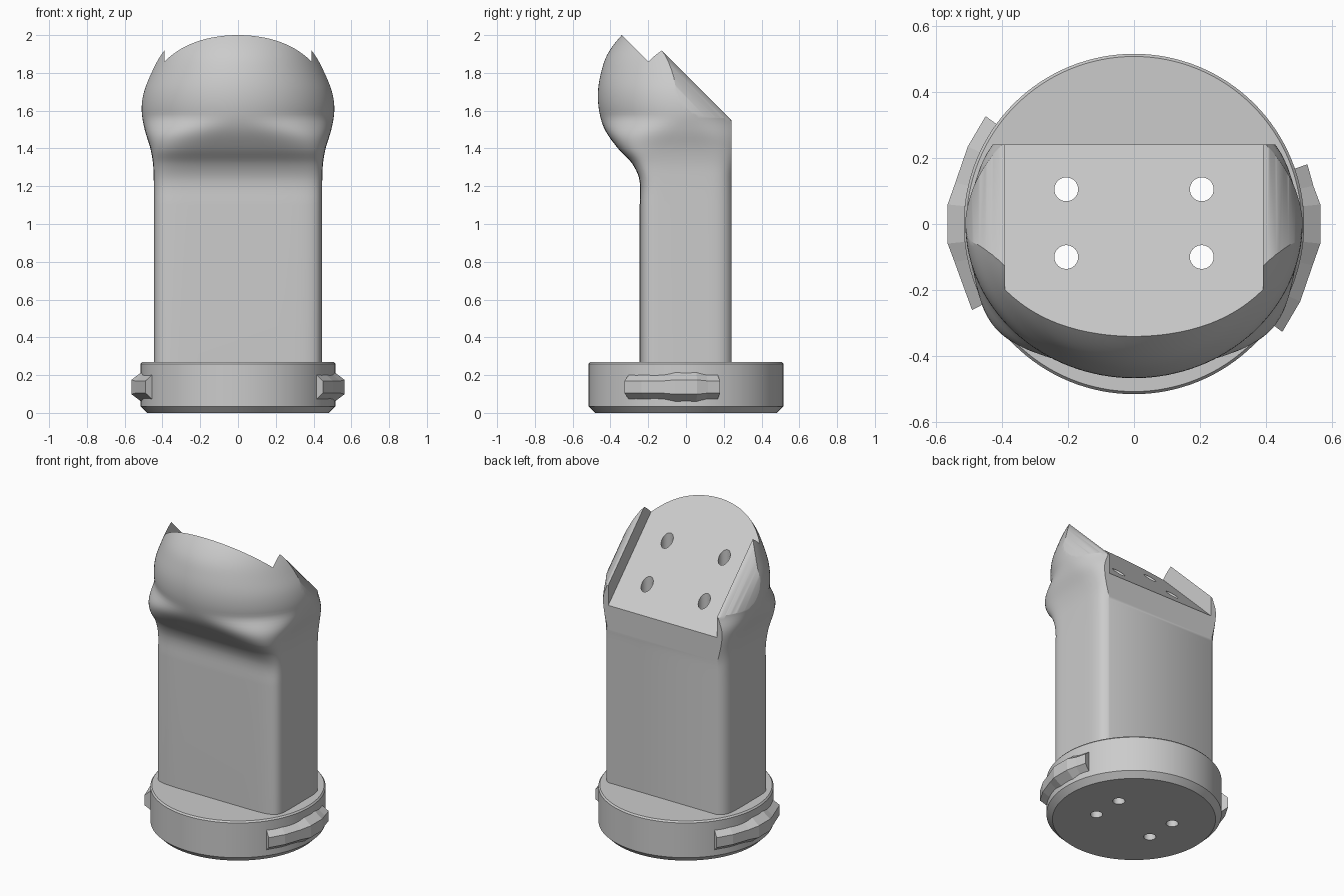
import bpy, bmesh, math
from mathutils import Vector

old = bpy.data.objects.get("Cube")
if old:
    bpy.data.objects.remove(old, do_unlink=True)

grey = bpy.data.materials.new("plain grey")
grey.use_nodes = True
GREY = (0.6, 0.6, 0.6, 1)
grey.diffuse_color = GREY
grey.node_tree.nodes["Principled BSDF"].inputs["Base Color"].default_value = GREY


def loft(name, rings, helper=False):
    """Closed solid through a list of matching rings, capped at both ends."""
    bm = bmesh.new()
    rows = [[bm.verts.new(p) for p in ring] for ring in rings]
    n = len(rows[0])
    for low, high in zip(rows, rows[1:]):
        for i in range(n):
            j = (i + 1) % n
            bm.faces.new((low[i], low[j], high[j], high[i]))
    bm.faces.new(rows[0][::-1])
    bm.faces.new(rows[-1])
    bmesh.ops.recalc_face_normals(bm, faces=bm.faces)
    mesh = bpy.data.meshes.new(name)
    bm.to_mesh(mesh)
    bm.free()
    mesh.materials.append(grey)
    obj = bpy.data.objects.new(name, mesh)
    bpy.context.collection.objects.link(obj)
    obj.hide_render = helper
    return obj


def activate(obj):
    bpy.ops.object.select_all(action='DESELECT')
    obj.select_set(True)
    bpy.context.view_layer.objects.active = obj


def boolean(obj, cutter, operation='DIFFERENCE'):
    activate(obj)
    mod = obj.modifiers.new("cut", 'BOOLEAN')
    mod.object = cutter
    mod.operation = operation
    mod.solver = 'EXACT'
    bpy.ops.object.modifier_apply(modifier=mod.name)


def smooth(obj, degrees=30):
    activate(obj)
    bpy.ops.object.shade_smooth_by_angle(angle=math.radians(degrees))


def circle(r, z, n, x=0, y=0):
    return [(x + r * math.cos(math.tau * i / n), y + r * math.sin(math.tau * i / n), z)
            for i in range(n)]


def power(v, e):
    return math.copysign(abs(v) ** e, v)


# Round base with a chamfered underside and a fine top bevel
base = loft("round_base", [circle(r, z, 128) for r, z in
            ((0.48, 0), (0.515, 0.035), (0.515, 0.26), (0.507, 0.27))])

# Body: rounded slab growing into a bulging head; height, half width, front depth
BACK = 0.24
KEYS = [(0.25, .445, .245), (1.1, .445, .245), (1.23, .446, .246), (1.32, .45, .285),
        (1.4, .464, .36), (1.5, .494, .43), (1.6, .51, .46), (1.7, .5, .466),
        (1.8, .464, .45), (1.9, .42, .415), (2.0, .365, .34), (2.1, .28, .23)]


def section(z, a, front):
    t = min(1, max(0, (z - 1.23) / 0.35))
    t = t * t * (3 - 2 * t)
    pf, pb, back = 8 - 6 * t, 6 - 4 * t, 0.265 + 0.115 * t
    stop = math.asin((BACK / back) ** (pb / 2))
    ring = []
    for i in range(17):
        ang = stop * i / 16
        ring.append((a * math.cos(ang) ** (2 / pb), back * math.sin(ang) ** (2 / pb), z))
    ring += [(-x, y, h) for x, y, h in reversed(ring)]
    for i in range(1, 64):
        ang = math.pi * (1 + i / 64)
        ring.append((a * power(math.cos(ang), 2 / pf), front * power(math.sin(ang), 2 / pf), z))
    return ring


def spline(keys, steps):
    """Smooth curve through the keys."""
    pts = [Vector(k) for k in keys]
    out = [pts[0]]
    for i in range(1, len(pts) - 2):
        p0, p1, p2, p3 = pts[i - 1:i + 3]
        for s in range(steps):
            u = s / steps
            m1 = (p2 - p0) * (p2.x - p1.x) / (p2.x - p0.x)
            m2 = (p3 - p1) * (p2.x - p1.x) / (p3.x - p1.x)
            out.append(p1 * (2*u**3 - 3*u*u + 1) + m1 * (u**3 - 2*u*u + u)
                       + p2 * (3*u*u - 2*u**3) + m2 * (u**3 - u*u))
    return out + pts[-2:]


body = loft("body_and_head", [section(*k) for k in spline(KEYS, 5)])

# Rounded top of the side cheeks, swept along the 45 degree slope
cheek = [(.39, 1.79), (.41, 1.782), (.43, 1.765), (.45, 1.74), (.47, 1.71),
         (.49, 1.67), (.51, 1.62), (.525, 1.52), (.54, 1.3), (.6, -1)]
outline = cheek + [(-x, s) for x, s in reversed(cheek)]
envelope = loft("cheek_envelope", [[(x, (s - u) / 2, (s + u) / 2) for x, s in outline]
                                   for u in (-4, 6)], helper=True)
boolean(body, envelope, 'INTERSECT')

# Sloped flat seat between the cheeks
seat = loft("seat_cutter", [[(x, .6, 1.06), (x, -.9, 2.56), (x, .6, 3)]
                            for x in (-.39, .39)], helper=True)
boolean(body, seat)

# Four vertical holes through everything
helpers = [envelope, seat]
for x in (-.205, .205):
    for y in (-.1, .105):
        drill = loft("hole_cutter", [circle(.036, z, 32, x, y) for z in (-.2, 2.4)], helper=True)
        helpers.append(drill)
        boolean(body, drill)
        boolean(base, drill)
for helper in helpers:
    bpy.data.objects.remove(helper, do_unlink=True)

smooth(base)
smooth(body)


# Side lugs: tapered arcs around the base with a raised middle
def lug(name, start, end, turn):
    rings = []
    for deg in [start, start / 2 - 7, -13, -6, 6, 12, end]:
        mid = abs(deg) < 8
        r, tall, flat = (.567, .077, .038) if mid else (.555, .064, .032)
        c, s = math.cos(math.radians(deg + turn)), math.sin(math.radians(deg + turn))
        rings.append([(q * c, q * s, .137 + h) for q, h in
                      ((.49, -tall), (.515, -tall), (r, -flat), (r, flat), (.515, tall), (.49, tall))])
    return loft(name, rings)


lug("left_lug", -36, 19, 0)
lug("right_lug", -36, 28, 180)
